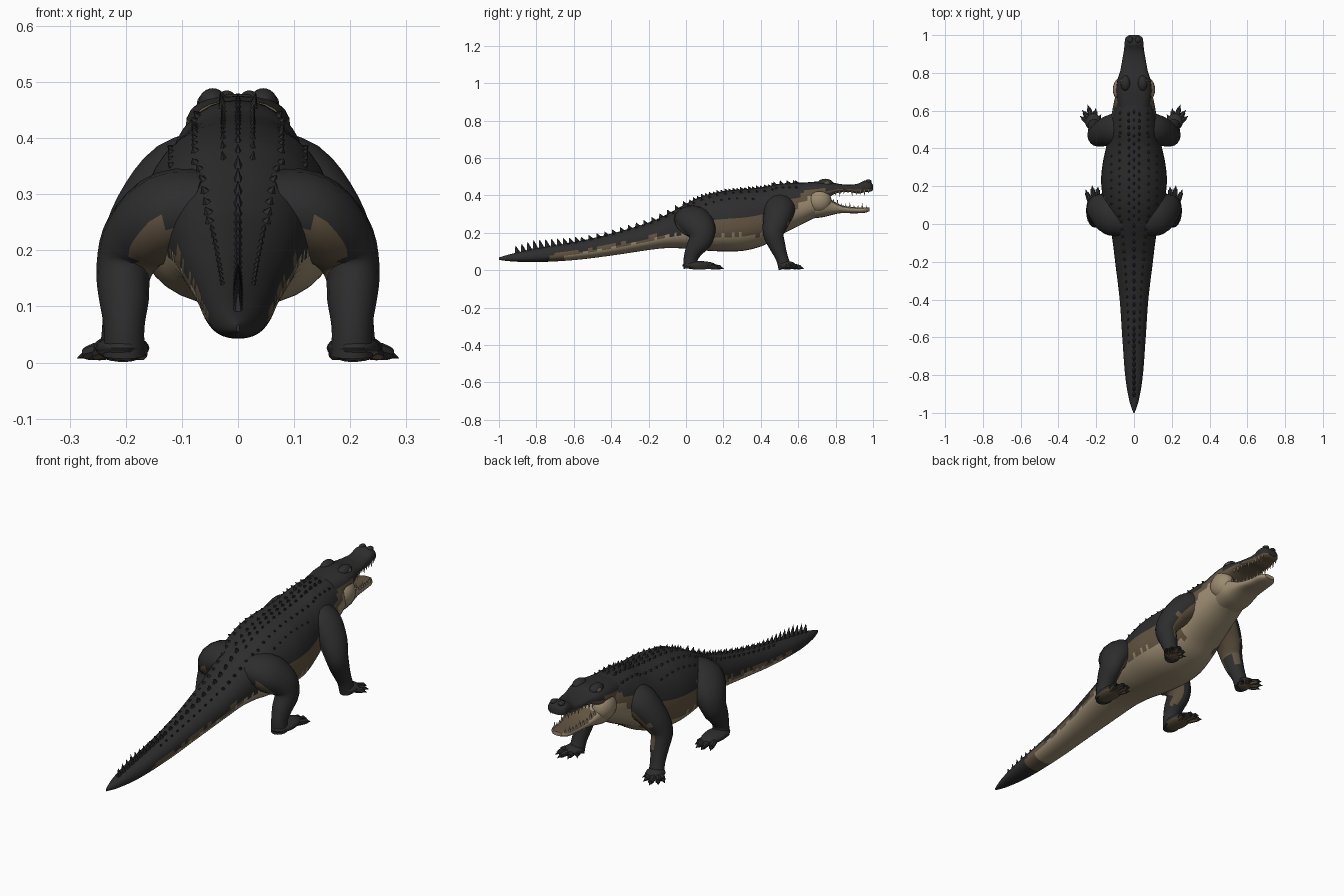
import bpy, bmesh, math, random
from mathutils import Vector, Matrix

if "Cube" in bpy.data.objects:
    bpy.data.objects.remove(bpy.data.objects["Cube"])

random.seed(4)
BLACK, TAN, BROWN, IVORY = range(4)
MATS = []
for name, col in (("black hide", (0.026, 0.026, 0.027)), ("tan belly", (0.33, 0.26, 0.165)),
                  ("brown flank", (0.12, 0.088, 0.052)), ("ivory teeth", (0.5, 0.43, 0.31))):
    m = bpy.data.materials.new(name)
    m.diffuse_color = (*col, 1)
    m.use_nodes = True
    m.node_tree.nodes["Principled BSDF"].inputs["Base Color"].default_value = m.diffuse_color
    MATS.append(m)


def finish(name, bm, rule, angle=40):
    bmesh.ops.recalc_face_normals(bm, faces=bm.faces)
    for f in bm.faces:
        f.material_index = rule(f.calc_center_median(), f.normal) if callable(rule) else rule
    me = bpy.data.meshes.new(name)
    bm.to_mesh(me)
    bm.free()
    for m in MATS:
        me.materials.append(m)
    ob = bpy.data.objects.new(name, me)
    bpy.context.collection.objects.link(ob)
    bpy.ops.object.select_all(action='DESELECT')
    ob.select_set(True)
    bpy.context.view_layer.objects.active = ob
    if angle:
        bpy.ops.object.shade_smooth_by_angle(angle=math.radians(angle))
    return ob


def spline(rows, t):
    """Smooth curve through rows, t from 0 to len(rows) - 1"""
    i = min(int(t), len(rows) - 2)
    u = t - i
    p0, p1, p2, p3 = (rows[max(0, min(len(rows) - 1, i + k))] for k in (-1, 0, 1, 2))
    return [b + 0.5 * u * (c - a + u * (2 * a - 5 * b + 4 * c - d + u * (3 * (b - c) + d - a)))
            for a, b, c, d in zip(p0, p1, p2, p3)]


def at_y(rows, y):
    """Section (y, half width, bottom, top) at a given y"""
    for a, b in zip(rows, rows[1:]):
        if y <= b[0]:
            u = (y - a[0]) / (b[0] - a[0])
            return [p + (q - p) * u for p, q in zip(a, b)]
    return rows[-1]


def skin(bm, rings):
    rings = [[bm.verts.new(p) for p in r] for r in rings]
    n = len(rings[0])
    for a, b in zip(rings, rings[1:]):
        for i in range(n):
            bm.faces.new((a[i], a[(i + 1) % n], b[(i + 1) % n], b[i]))
    bm.faces.new(rings[0])
    bm.faces.new(rings[-1])


def loft(name, rows, rule, mid=0.4, power=0.9, n=32, steps=6):
    bm, rings = bmesh.new(), []
    for k in range((len(rows) - 1) * steps + 1):
        y, w, zb, zt = spline(rows, k / steps)
        zc, ring = zb + (zt - zb) * mid, []
        for i in range(n):
            c, s = math.cos(2 * math.pi * i / n), math.sin(2 * math.pi * i / n)
            h = zt - zc if s > 0 else zc - zb
            ring.append((math.copysign(abs(c) ** power, c) * w, y,
                         zc + math.copysign(abs(s) ** power, s) * h))
        rings.append(ring)
    skin(bm, rings)
    return finish(name, bm, rule)


def tube(bm, path, side, n=16, steps=4):
    """Limb through (x, y, z, radius along y, radius across)"""
    pts = [spline(path, k / steps) for k in range((len(path) - 1) * steps + 1)]
    rings = []
    for k, p in enumerate(pts):
        t = (Vector(pts[min(k + 1, len(pts) - 1)][:3]) - Vector(pts[max(k - 1, 0)][:3])).normalized()
        u = (Vector((0, 1, 0)) - t * t.y).normalized()
        v = t.cross(u)
        ring = []
        for i in range(n):
            a = 2 * math.pi * i / n
            q = Vector(p[:3]) + u * p[3] * math.cos(a) + v * p[4] * math.sin(a)
            ring.append((q.x * side, q.y, q.z))
        rings.append(ring)
    skin(bm, rings)


def cone(bm, base, tip, r, flat=1.0, n=6):
    base, tip = Vector(base), Vector(tip)
    d = tip - base
    mat = Matrix.Translation((base + tip) / 2) @ d.to_track_quat('Z', 'Y').to_matrix().to_4x4()
    vs = bmesh.ops.create_cone(bm, cap_ends=True, segments=n, radius1=r, radius2=0, depth=d.length)['verts']
    for v in vs:
        v.co = mat @ v.co
        v.co.x = base.x + (v.co.x - base.x) * flat if flat != 1 else v.co.x


def ball(bm, loc, size, seg=20):
    bmesh.ops.create_uvsphere(bm, u_segments=seg, v_segments=12, radius=1,
                              matrix=Matrix.Translation(loc) @ Matrix.Diagonal((*size, 1)))


# Trunk and tail: y, half width, bottom, top
BODY = [(-1, 0.003, 0.055, 0.068), (-0.93, 0.026, 0.047, 0.088), (-0.8, 0.047, 0.043, 0.115),
        (-0.6, 0.062, 0.054, 0.15), (-0.4, 0.076, 0.078, 0.195), (-0.2, 0.1, 0.108, 0.255),
        (-0.1, 0.112, 0.118, 0.3), (0, 0.13, 0.115, 0.355), (0.1, 0.158, 0.105, 0.4),
        (0.22, 0.174, 0.1, 0.425), (0.32, 0.166, 0.106, 0.434), (0.42, 0.145, 0.135, 0.445),
        (0.5, 0.132, 0.185, 0.462), (0.6, 0.115, 0.235, 0.468), (0.68, 0.098, 0.275, 0.465),
        (0.76, 0.07, 0.3, 0.455)]


def body_rule(c, n):
    y, w, zb, zt = at_y(BODY, c.y)
    z = c.z + random.uniform(-0.008, 0.008)
    t = (z - zb) / (zt - zb)
    if y < -0.74:
        return BLACK
    if y < 0.05:
        brown = 0.46 if y < -0.1 else 0.36
        return BROWN if y < -0.66 and t < brown else TAN if t < 0.34 else BROWN if t < brown else BLACK
    if y < 0.48:
        return TAN if z < 0.185 else BROWN if z < 0.285 else BLACK
    edge = 0.25 + (y - 0.48) * 0.75
    return TAN if z < edge else BROWN if z < edge + 0.055 else BLACK


loft("body", BODY, body_rule, steps=8)

# Head with open jaws
UPPER = [(0.62, 0.085, 0.36, 0.467), (0.7, 0.094, 0.37, 0.474), (0.76, 0.088, 0.39, 0.474),
         (0.81, 0.073, 0.413, 0.463), (0.87, 0.062, 0.418, 0.457), (0.92, 0.053, 0.41, 0.463),
         (0.955, 0.05, 0.417, 0.479), (0.985, 0.045, 0.42, 0.473), (1.0, 0.026, 0.428, 0.455)]
LOWER = [(0.66, 0.085, 0.275, 0.4), (0.73, 0.095, 0.283, 0.41), (0.78, 0.08, 0.295, 0.375),
         (0.83, 0.066, 0.305, 0.348), (0.9, 0.053, 0.304, 0.337), (0.955, 0.046, 0.307, 0.336),
         (0.98, 0.025, 0.315, 0.334)]
loft("upper_jaw", UPPER, lambda c, n: BROWN if n.z < -0.35 or c.z < 0.431 else BLACK, power=0.75, n=24, steps=4)
loft("lower_jaw", LOWER, lambda c, n: BROWN if n.z > 0.75 and c.y > 0.78 else TAN, mid=0.6, power=0.75, n=24, steps=4)

bm = bmesh.new()
for s in (1, -1):
    ball(bm, (s * 0.062, 0.712, 0.372), (0.05, 0.066, 0.064))
finish("cheeks", bm, lambda c, n: BROWN if c.z > 0.42 else TAN)

bm = bmesh.new()
for s in (1, -1):
    ball(bm, (s * 0.045, 0.745, 0.463), (0.026, 0.042, 0.026), 14)
    ball(bm, (s * 0.02, 0.975, 0.474), (0.015, 0.018, 0.011), 10)
finish("brow_ridges_and_nostrils", bm, BLACK)

bm = bmesh.new()
for s in (1, -1):
    ball(bm, (s * 0.058, 0.752, 0.463), (0.015, 0.02, 0.015), 12)
finish("eyes", bm, BROWN)

# Teeth along both jaws
bm = bmesh.new()
for s in (1, -1):
    for k in range(9):
        y = 0.8 + k * 0.022
        long = 0.034 if k % 3 == 1 else 0.022
        x = s * at_y(UPPER, y)[1] * 0.84
        z = at_y(UPPER, y)[2] + 0.012
        cone(bm, (x, y, z), (x, y, z - long), 0.006)
        y -= 0.012
        x, z = s * at_y(LOWER, y)[1] * 0.84, at_y(LOWER, y)[3] - 0.01
        cone(bm, (x, y, z), (x, y, z + long), 0.006)
finish("teeth", bm, IVORY, 30)

# Legs
HIND = [(0.05, 0.015, 0.27, 0.085, 0.07), (0.12, 0.04, 0.265, 0.1, 0.078), (0.178, 0.075, 0.22, 0.085, 0.066),
        (0.203, 0.078, 0.165, 0.066, 0.05), (0.203, 0.045, 0.11, 0.048, 0.044),
        (0.203, 0.025, 0.06, 0.038, 0.036), (0.203, 0.028, 0.012, 0.042, 0.038)]
FRONT = [(0.04, 0.505, 0.345, 0.08, 0.07), (0.105, 0.5, 0.325, 0.085, 0.072), (0.165, 0.482, 0.262, 0.072, 0.06),
         (0.198, 0.468, 0.195, 0.056, 0.048), (0.202, 0.488, 0.13, 0.044, 0.042),
         (0.208, 0.513, 0.065, 0.033, 0.034), (0.212, 0.53, 0.012, 0.036, 0.036)]


def leg_rule(c, n):
    if c.z > 0.1 and abs(c.x) < 0.185 and n.z < -0.25:
        return BROWN
    if c.y > 0.4 and n.y > 0.6 and 0.12 < c.z < 0.26 and abs(c.x) < 0.195:
        return BROWN
    return BLACK


HIND_TOES = [(0.165, 0.17), (0.19, 0.2), (0.222, 0.205), (0.258, 0.185)]
FRONT_TOES = [(0.172, 0.582), (0.202, 0.615), (0.245, 0.632), (0.275, 0.605), (0.288, 0.572)]
sole = lambda c, n: BROWN if n.z < -0.6 else BLACK
for label, path, toes, heel, pad in (
        ("hind", HIND, HIND_TOES, (0.205, 0.05), (0.206, 0.07, 0.048, 0.09)),
        ("front", FRONT, FRONT_TOES, (0.213, 0.52), (0.216, 0.54, 0.042, 0.046))):
    bm = bmesh.new()
    for s in (1, -1):
        tube(bm, path, s)
    finish(label + "_legs", bm, leg_rule)
    bm, claws = bmesh.new(), bmesh.new()
    for s in (1, -1):
        ball(bm, (s * pad[0], pad[1], 0.026), (pad[2], pad[3], 0.023))
        for x, y in toes:
            a, b = Vector((heel[0] * s, heel[1], 0.03)), Vector((x * s, y, 0.012))
            d = (b - a).normalized()
            tube(bm, [(*a, 0.016, 0.016), (*a.lerp(b, 0.55), 0.015, 0.015), (*(b - d * 0.02), 0.011, 0.011)], 1, 8, 2)
            cone(claws, b - d * 0.028, b + Vector((0, 0, -0.005)), 0.011)
    finish(label + "_feet", bm, sole)
    finish(label + "_claws", claws, BLACK, 30)


# Armour scutes: thin ridged spikes set on the hide
def scute(bm, x, y, h, r):
    _, w, zb, zt = at_y(BODY, y)
    zc = zb + (zt - zb) * 0.4
    z = zc + (zt - zc) * math.sqrt(max(0, 1 - (x / w) ** 2))
    out = Vector((x / w ** 2 * 0.1, 0, (z - zc) / (zt - zc) ** 2 * 0.1)).normalized()
    p = Vector((x, y, z))
    cone(bm, p - out * 0.012, p + out * h + Vector((0, -0.012, 0)), r, 0.55 if abs(x) < 0.05 else 1, 5)


bm = bmesh.new()
for k in range(11):                       # tall crest at the tail end
    y = -0.9 + k * 0.032
    scute(bm, 0, y, 0.05 - 0.026 * abs(k - 3) / 7, 0.021)
for k in range(14):                       # low crest up to the hips
    scute(bm, 0, -0.55 + k * 0.042, 0.018, 0.02)
finish("tail_crest", bm, BLACK, 25)

bm = bmesh.new()
for s in (1, -1):
    for k in range(17):                   # paired tail ridges
        y = -0.62 + k * 0.04
        scute(bm, s * at_y(BODY, y)[1] * 0.5, y, 0.011, 0.017)
    for k in range(11):                   # rows along the back and flanks
        y = 0.03 + k * 0.042
        scute(bm, s * 0.028, y, 0.013, 0.018)
        scute(bm, s * 0.075, y + 0.02, 0.013, 0.018)
        if k < 9:
            scute(bm, s * 0.115, y, 0.014, 0.018)
    for k in range(4):                    # neck shield
        scute(bm, s * 0.03, 0.48 + k * 0.035, 0.022, 0.02)
        scute(bm, s * 0.07, 0.49 + k * 0.035, 0.014, 0.018)
for k in range(14):
    scute(bm, 0, 0.05 + k * 0.042, 0.013, 0.018)
finish("back_scutes", bm, BLACK, 25)
